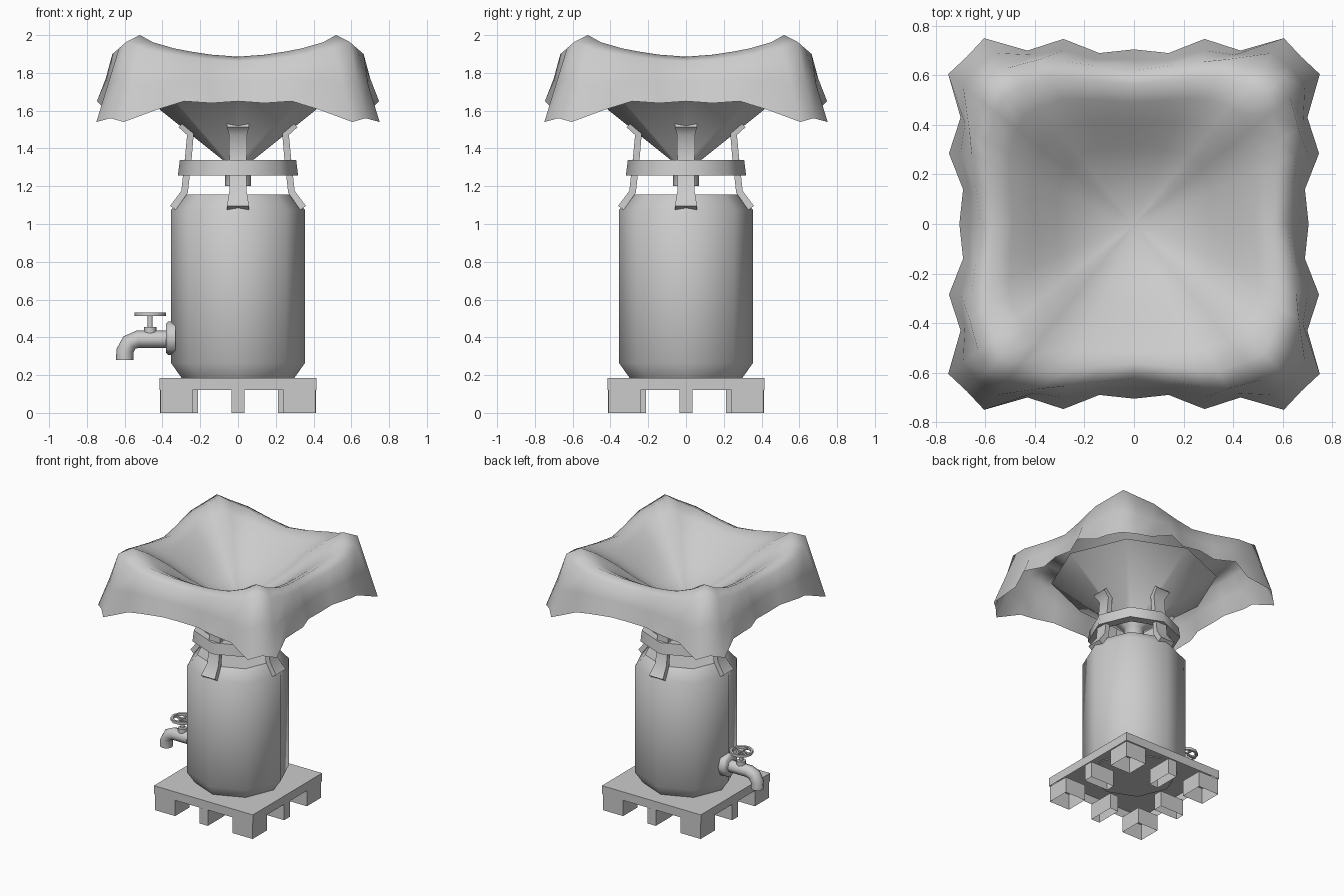
import bpy, bmesh, math
from mathutils import Vector, Matrix

if "Cube" in bpy.data.objects:
    bpy.data.objects.remove(bpy.data.objects["Cube"], do_unlink=True)

grey = bpy.data.materials.new("plain_grey")
grey.use_nodes = True
grey.diffuse_color = (0.6, 0.6, 0.6, 1)
grey.node_tree.nodes["Principled BSDF"].inputs["Base Color"].default_value = (0.6, 0.6, 0.6, 1)


def finish(name, bm, angle=40):
    """Turn a bmesh into a named, shaded object."""
    bmesh.ops.recalc_face_normals(bm, faces=bm.faces)
    mesh = bpy.data.meshes.new(name)
    bm.to_mesh(mesh)
    bm.free()
    mesh.materials.append(grey)
    ob = bpy.data.objects.new(name, mesh)
    bpy.context.collection.objects.link(ob)
    bpy.ops.object.select_all(action='DESELECT')
    ob.select_set(True)
    bpy.context.view_layer.objects.active = ob
    bpy.ops.object.shade_smooth_by_angle(angle=math.radians(angle))
    return ob


def loft(bm, rings, closed_path=False, caps=True):
    """Bridge closed rings of points with quads."""
    vr = [[bm.verts.new(p) for p in ring] for ring in rings]
    n = len(vr[0])
    pairs = list(zip(vr, vr[1:])) + ([(vr[-1], vr[0])] if closed_path else [])
    for a, b in pairs:
        for i in range(n):
            bm.faces.new((a[i], a[(i + 1) % n], b[(i + 1) % n], b[i]))
    if caps and not closed_path:
        bm.faces.new(vr[0])
        bm.faces.new(vr[-1])
    return vr


def lathe(name, profile, sides=8, closed=False, caps=True, at=(0, 0, 0), rot=None, angle=50):
    """Spin an (r, z) profile around z."""
    bm = bmesh.new()
    turn = [math.tau * i / sides for i in range(sides)]
    loft(bm, [[(r * math.cos(a), r * math.sin(a), z) for a in turn] for r, z in profile], closed, caps)
    bm.transform(Matrix.Translation(at) @ (rot or Matrix()))
    return finish(name, bm, angle)


def box(name, centre, size, open_bottom=False):
    bm = bmesh.new()
    bmesh.ops.create_cube(bm, size=1, matrix=Matrix.Translation(centre) @ Matrix.Diagonal((*size, 1)))
    if open_bottom:
        bm.normal_update()
        bmesh.ops.delete(bm, geom=[f for f in bm.faces if f.normal.z < -0.9], context='FACES_ONLY')
    return finish(name, bm, 30)


# Pallet: a square deck on hollow feet
box("pallet_deck", (0, 0, 0.154), (0.83, 0.83, 0.064), True)
for i in (-1, 0, 1):
    for j in (-1, 0, 1):
        if i and j:
            box("corner_foot", (i * 0.325, j * 0.325, 0.06), (0.17, 0.17, 0.12), True)
        elif i or j:
            size = (0.2, 0.07, 0.12) if i else (0.07, 0.2, 0.12)
            box("middle_foot", (i * 0.312, j * 0.312, 0.06), size, True)

# Barrel, funnel with its spout, and the holding ring
lathe("barrel", [(0.295, 0.18), (0.355, 0.265), (0.355, 1.075), (0.285, 1.155)])
lathe("funnel", [(0.07, 1.2), (0.07, 1.33), (0.57, 1.73)], caps=False)
lathe("holding_ring", [(0.25, 1.258), (0.318, 1.258), (0.308, 1.34), (0.25, 1.34)], closed=True, angle=46)

# Four bent straps tying the barrel to the funnel: (distance out, height, half width)
strap = [(0.302, 1.525, 0.058), (0.252, 1.475, 0.048), (0.264, 1.34, 0.046),
         (0.283, 1.17, 0.046), (0.345, 1.085, 0.058)]
for k in range(4):
    bm = bmesh.new()
    rings = []
    for n, (r, z, w) in enumerate(strap):
        a, b = strap[max(n - 1, 0)], strap[min(n + 1, len(strap) - 1)]
        t = Vector((b[0] - a[0], b[1] - a[1])).normalized() * 0.018
        rings.append([(r - t.y * s, w * q, z + t.x * s) for s, q in ((-1, -1), (-1, 1), (1, 1), (1, -1))])
    loft(bm, rings)
    bm.transform(Matrix.Rotation(k * math.pi / 2, 4, 'Z'))
    finish("strap", bm, 60)

# Tap: flange, bent pipe, bonnet, stem and hand wheel
to_side = Matrix.Rotation(-math.pi / 2, 4, 'Y')
lathe("tap_flange", [(0.088, 0), (0.088, 0.04), (0.075, 0.052)], at=(-0.33, 0, 0.395), rot=to_side)
bm = bmesh.new()
rings = []
for x, z, tilt in ((-0.35, 0.39, 0), (-0.53, 0.39, 10), (-0.575, 0.372, 45),
                   (-0.598, 0.33, 80), (-0.6, 0.28, 90)):
    t = math.radians(tilt)
    ring = []
    for i in range(8):
        u, v = 0.046 * math.cos(math.tau * i / 8), 0.046 * math.sin(math.tau * i / 8)
        ring.append((x - u * math.sin(t), v, z + u * math.cos(t)))
    rings.append(ring)
loft(bm, rings)
finish("tap_pipe", bm, 50)
wheel_x = -0.465
lathe("tap_bonnet", [(0.033, 0.41), (0.033, 0.455)], at=(wheel_x, 0, 0))
lathe("tap_stem", [(0.013, 0.45), (0.013, 0.53)], at=(wheel_x, 0, 0))
lathe("tap_wheel", [(0.066, 0.512), (0.083, 0.512), (0.083, 0.532), (0.066, 0.532)],
      sides=10, closed=True, at=(wheel_x, 0, 0))
box("wheel_spoke", (wheel_x, 0, 0.522), (0.145, 0.014, 0.012))
box("wheel_spoke", (wheel_x, 0, 0.522), (0.014, 0.145, 0.012))

# Cloth: half of one side as (along, out, height), mirrored and turned into a full loop
rim = [(0, .62, 1.86), (.16, .64, 1.87), (.28, .655, 1.885), (.38, .665, 1.90),
       (.51, .63, 1.93), (.59, .59, 1.965)]
hem = [(0, .705, 1.65), (.14, .69, 1.64), (.285, .747, 1.65), (.43, .70, 1.605),
       (.605, .75, 1.54), (.675, .675, 1.56)]


def around(half):
    side = [(-t, d, z) for t, d, z in half[:0:-1]] + half[:-1]
    return [Matrix.Rotation(-k * math.pi / 2, 3, 'Z') @ Vector(p) for k in range(4) for p in side]


rim, hem = around(rim), around(hem)
low = 1.59
rings = []
for s, f in ((0.12, 0.03), (0.3, 0.15), (0.48, 0.42), (0.64, 0.72), (0.78, 0.95), (0.9, 1.095), (1, 1)):
    ring = []
    for p in rim:
        # the inner rings grow rounder towards the middle
        flat = Vector((p.x, p.y))
        flat = flat.lerp(flat.normalized() * 0.66, 1 - s) * s
        ring.append((flat.x, flat.y, low + (p.z - low) * f))
    rings.append(ring)
for step in (0.5, 1):
    rings.append([a.lerp(b, step) for a, b in zip(rim, hem)])
bm = bmesh.new()
loops = loft(bm, rings, caps=False)
middle = bm.verts.new((0, 0, low))
for a, b in zip(loops[0], loops[0][1:] + loops[0][:1]):
    bm.faces.new((a, b, middle))
finish("rain_cloth", bm, 75)
